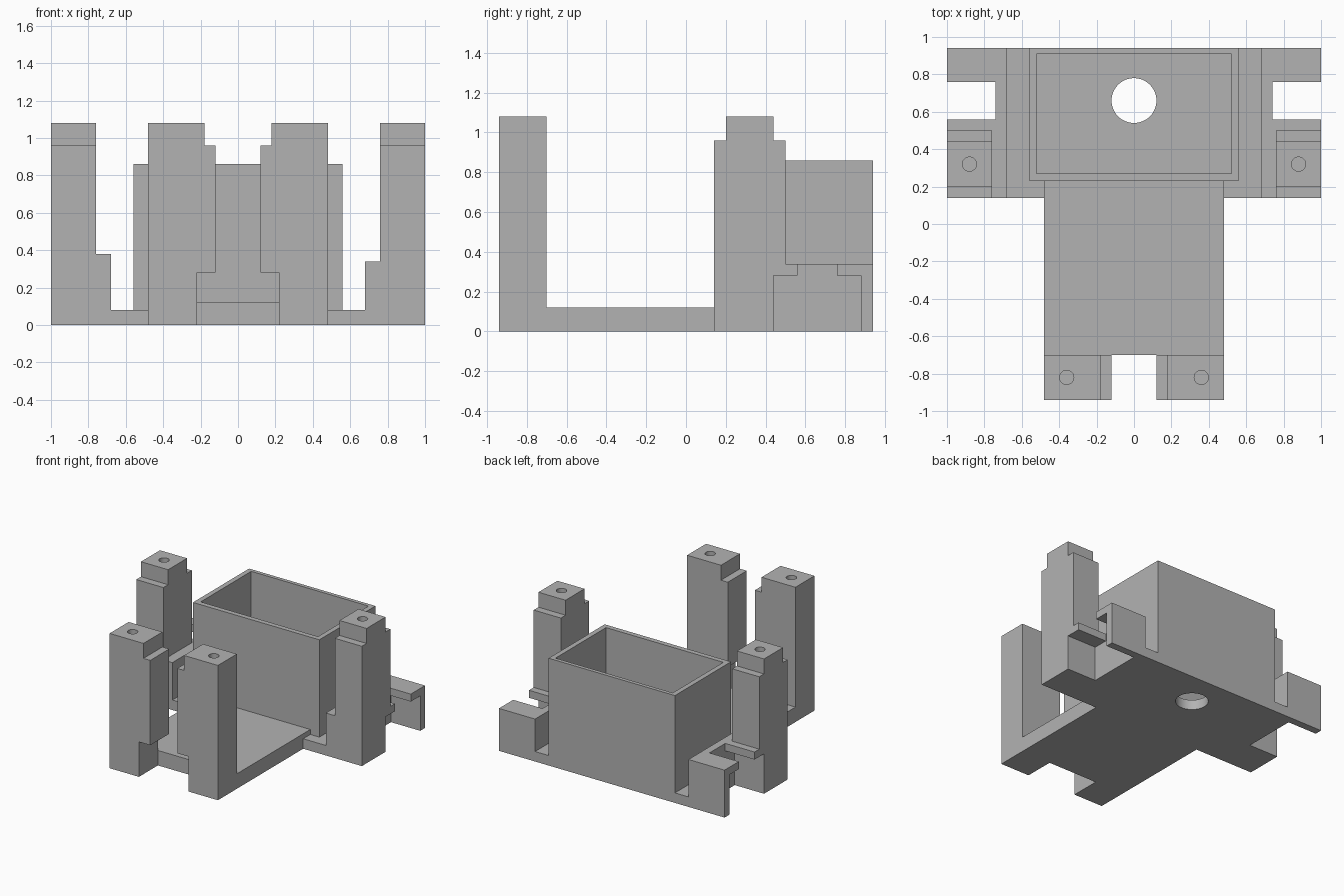
import bpy
import bmesh
from mathutils import Vector

if "Cube" in bpy.data.objects:
    bpy.data.objects.remove(bpy.data.objects["Cube"], do_unlink=True)

GREY = 0.45
mat = bpy.data.materials.new("plain grey")
mat.use_nodes = True
mat.diffuse_color = (GREY, GREY, GREY, 1)
for node in mat.node_tree.nodes:
    if node.type == "BSDF_PRINCIPLED":
        node.inputs["Base Color"].default_value = (GREY, GREY, GREY, 1)


def to_object(name, bm):
    bmesh.ops.recalc_face_normals(bm, faces=bm.faces)
    mesh = bpy.data.meshes.new(name)
    bm.to_mesh(mesh)
    bm.free()
    mesh.materials.append(mat)
    obj = bpy.data.objects.new(name, mesh)
    bpy.context.collection.objects.link(obj)
    return obj


def prism(name, profile, axis, start, end):
    """Extrude a 2D profile along one axis; profile uses the other two axes in order."""
    bm = bmesh.new()
    verts = []
    for point in profile:
        co = list(point)
        co.insert("xyz".index(axis), start)
        verts.append(bm.verts.new(co))
    face = bm.faces.new(verts)
    grown = bmesh.ops.extrude_face_region(bm, geom=[face])["geom"]
    move = Vector((0, 0, 0))
    move["xyz".index(axis)] = end - start
    bmesh.ops.translate(bm, vec=move, verts=[g for g in grown if isinstance(g, bmesh.types.BMVert)])
    return to_object(name, bm)


def box(name, x0, x1, y0, y1, z0, z1):
    return prism(name, [(x0, y0), (x1, y0), (x1, y1), (x0, y1)], "z", z0, z1)


def rod(x, y, z0, z1, radius, sides):
    bm = bmesh.new()
    bmesh.ops.create_cone(bm, cap_ends=True, segments=sides, radius1=radius, radius2=radius, depth=z1 - z0)
    bmesh.ops.translate(bm, vec=(x, y, (z0 + z1) / 2), verts=bm.verts)
    return to_object("cutter", bm)


def cut(obj, cutter):
    """Subtract the cutter, then discard it."""
    cutter.hide_render = True
    mod = obj.modifiers.new("cut", "BOOLEAN")
    mod.operation = "DIFFERENCE"
    mod.solver = "EXACT"
    mod.object = cutter
    bpy.context.view_layer.objects.active = obj
    bpy.ops.object.modifier_apply(modifier=mod.name)
    bpy.data.objects.remove(cutter, do_unlink=True)


def smooth_round(obj):
    bpy.ops.object.select_all(action="DESELECT")
    obj.select_set(True)
    bpy.context.view_layer.objects.active = obj
    bpy.ops.object.shade_smooth_by_angle()


# Front deck, with a thin lip resting on the rear floor
prism("front_deck", [(-0.70, 0), (0.14, 0), (0.14, 0.08), (0.23, 0.08), (0.23, 0.12), (-0.70, 0.12)],
      "x", -0.48, 0.48)

# Rear floor with its round opening
floor = box("rear_floor", -0.68, 0.68, 0.14, 0.94, 0, 0.08)
cut(floor, rod(0, 0.66, -0.1, 0.2, 0.12, 48))
smooth_round(floor)

# Open tray walls
tray = box("tray_walls", -0.56, 0.56, 0.23, 0.94, 0.08, 0.86)
cut(tray, box("cutter", -0.52, 0.52, 0.27, 0.91, 0, 1))

for side, word in ((1, "left"), (-1, "right")):
    # Front post, stepped at the top and undercut at the foot
    outline = [(0.48, 0), (0.48, 1.08), (0.18, 1.08), (0.18, 0.96),
               (0.12, 0.96), (0.12, 0.28), (0.22, 0.28), (0.22, 0)]
    post = prism(word + "_front_post", [(side * x, z) for x, z in outline], "y", -0.94, -0.70)
    cut(post, rod(side * 0.36, -0.82, 0.80, 1.2, 0.038, 32))
    smooth_round(post)

    # Side bracket with a T-shaped slot, slightly taller on the right
    top = 0.34 if side > 0 else 0.38
    under = top - 0.06
    bracket = box(word + "_bracket", side * 0.68, side, 0.14, 0.94, 0, top)
    slot = [(0.44, -0.1), (0.88, -0.1), (0.88, under), (0.76, under),
            (0.76, 0.6), (0.56, 0.6), (0.56, under), (0.44, under)]
    cut(bracket, prism("cutter", slot, "x", side * 0.74, side * 1.1))

    # Rear post standing on the bracket
    outline = [(0.14, top), (0.50, top), (0.50, 0.96), (0.44, 0.96),
               (0.44, 1.08), (0.20, 1.08), (0.20, 0.96), (0.14, 0.96)]
    post = prism(word + "_rear_post", outline, "x", side * 0.76, side)
    cut(post, rod(side * 0.88, 0.32, 0.80, 1.2, 0.038, 32))
    smooth_round(post)
